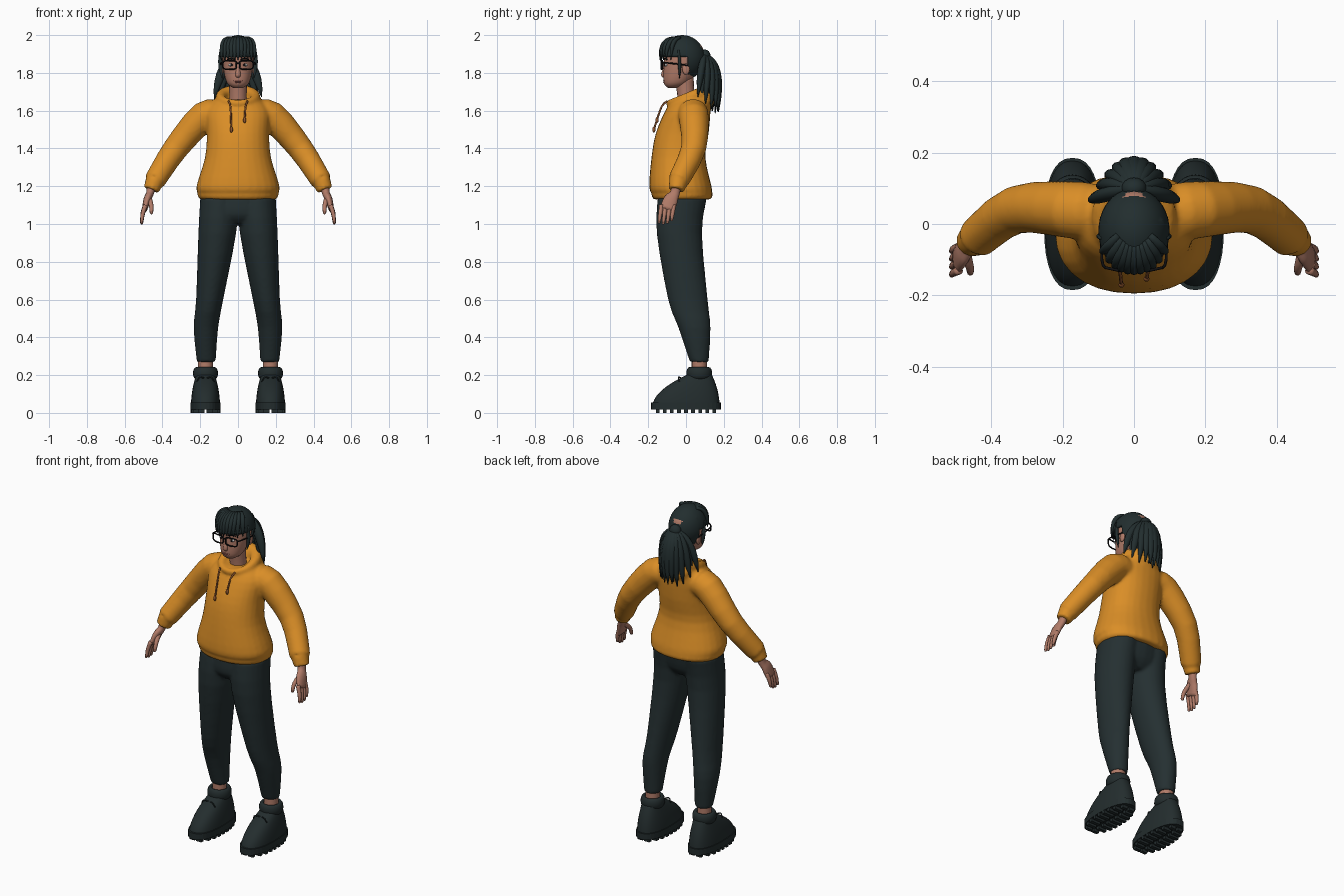
import bpy, bmesh, math, random
from mathutils import Vector, Matrix

random.seed(4)
if "Cube" in bpy.data.objects:
    bpy.data.objects.remove(bpy.data.objects["Cube"])
X, Y, Z = Vector((1, 0, 0)), Vector((0, 1, 0)), Vector((0, 0, 1))


def material(name, red, green, blue):
    colour = (red, green, blue, 1)
    mat = bpy.data.materials.new(name)
    mat.use_nodes = True
    mat.diffuse_color = colour
    mat.node_tree.nodes["Principled BSDF"].inputs["Base Color"].default_value = colour
    return mat


ORANGE = material("orange_fleece", .7, .27, .02)
PANTS = material("dark_trousers", .018, .029, .031)
HAIR = material("dark_hair", .016, .027, .028)
BOOT = material("boot_leather", .017, .026, .027)
SKIN = material("skin", .44, .2, .14)
LIP = material("lips", .33, .11, .09)
BLACK = material("black_frame", .005, .005, .006)
WHITE = material("eye_white", .5, .5, .5)
CORD = material("brown_cord", .3, .1, .03)


def circle(count, power=2):
    """Cosine and sine pairs round a circle, squarer for a higher power."""
    for k in range(count):
        angle = math.tau * k / count
        yield [math.copysign(abs(v) ** (2 / power), v) for v in (math.cos(angle), math.sin(angle))]


def spline(rows, steps):
    """Smooth curve through the rows, radii included."""
    last, result = len(rows) - 1, []
    for i in range(last):
        before, start, end, after = (rows[min(max(i + k, 0), last)] for k in (-1, 0, 1, 2))
        enter, leave = (end - before) / 2, (after - start) / 2
        for k in range(steps):
            t = k / steps
            ease = t * t * (3 - 2 * t)
            result.append(start.lerp(end, ease) + enter * t * (1 - t) ** 2 - leave * t * t * (1 - t))
    return result + [rows[last]]


def loft(bm, rows, sides=16, ref=Y, flat=False, power=2, closed=False, side=1, steps=3):
    """Skin a path of x, y, z, radius and optional second radius."""
    rows = [Vector(row if len(row) == 5 else (*row, row[-1])) for row in rows]
    if not closed:
        rows = spline(rows, steps)
    points = [Vector((row[0] * side, row[1], row[2])) for row in rows]
    count, rings = len(rows), []
    for i, row in enumerate(rows):
        ahead = points[(i + 1) % count] if closed else points[min(i + 1, count - 1)]
        behind = points[i - 1] if closed else points[max(i - 1, 0)]
        along = Z if flat else (ahead - behind).normalized()
        across = along.cross(ref).normalized()
        out = across.cross(along)
        rings.append([bm.verts.new(points[i] + across * c * row[3] + out * s * row[4])
                      for c, s in circle(sides, power)])
    for i in range(count if closed else count - 1):
        low, high = rings[i], rings[(i + 1) % count]
        for k in range(sides):
            j = (k + 1) % sides
            bm.faces.new((low[k], low[j], high[j], high[k]))
    if not closed:
        bm.faces.new(rings[0])
        bm.faces.new(rings[-1])


def lock(bm, root, bend, tip, width):
    """A flattened strand of hair that swells and then tapers."""
    rows = []
    for k in range(9):
        t = k / 8
        place = root.lerp(bend, t).lerp(bend.lerp(tip, t), t)
        radius = width * (.6 + 1.2 * t - 1.7 * t ** 3)
        rows.append((*place, radius * .75, radius))
    loft(bm, rows, sides=10, ref=X, steps=1)


def scaled(place, size):
    return Matrix.Translation(place) @ Matrix.Diagonal((*size, 1))


def ball(bm, place, size, segments=16):
    bmesh.ops.create_uvsphere(bm, u_segments=segments, v_segments=segments // 2,
                              radius=1, matrix=scaled(place, size))


def finish(name, bm, mat, mirror=False, fuse=False, smooth=True, thickness=0):
    bmesh.ops.recalc_face_normals(bm, faces=bm.faces)
    for face in bm.faces:
        face.smooth = smooth
    mesh = bpy.data.meshes.new(name)
    bm.to_mesh(mesh)
    bm.free()
    mesh.materials.append(mat)
    part = bpy.data.objects.new(name, mesh)
    bpy.context.collection.objects.link(part)
    if mirror:
        part.modifiers.new("mirror", "MIRROR").use_mirror_merge = False
    if fuse:
        remesh = part.modifiers.new("fuse", "REMESH")
        remesh.mode, remesh.voxel_size, remesh.use_smooth_shade = "VOXEL", .009, True
        part.modifiers.new("relax", "SMOOTH").iterations = 5
    if thickness:
        part.modifiers.new("thickness", "SOLIDIFY").thickness = thickness


# Hoodie: body, hem, sleeves, cuffs, collar and folded hood fused together
bm = bmesh.new()
loft(bm, [(0, -.02, 1.16, .21, .16), (0, -.03, 1.2, .22, .165), (0, -.04, 1.35, .175, .143),
          (0, -.02, 1.48, .165, .14), (0, .01, 1.6, .17, .12), (0, .03, 1.66, .12, .1)],
     sides=28, flat=True, power=2.2)
loft(bm, [(0, -.02, 1.13, .2, .15), (0, -.02, 1.15, .215, .162), (0, -.02, 1.18, .21, .15)],
     sides=28, flat=True, power=2.2)
for side in (1, -1):
    loft(bm, [(.1, .03, 1.58, .07, .08), (.18, .04, 1.57, .08), (.33, .04, 1.4, .067),
              (.44, -.04, 1.23, .057)], sides=20, side=side)
    loft(bm, [(.44, -.04, 1.23, .05), (.46, -.05, 1.18, .042)], sides=20, side=side)
loft(bm, [(.092 * c, .01 + .1 * s, 1.67 + .03 * s, .027 + .01 * s) for c, s in circle(20)],
     ref=Z, closed=True)
ball(bm, (0, .1, 1.66), (.1, .05, .07))
finish("hoodie", bm, ORANGE, fuse=True)

# Drawstrings with knotted ends
for name, side, low in (("right_drawstring", -1, 1.5), ("left_drawstring", 1, 1.55)):
    bm = bmesh.new()
    front = -.17 + (low - 1.5) / 3
    loft(bm, [(.05, -.1, 1.65, .005), (.04, -.13, 1.62, .005), (.035, front, low, .005)],
         sides=8, side=side)
    ball(bm, (side * .035, front, low), (.008, .008, .016))
    finish(name, bm, CORD)

# Trousers: two legs fused with the hips
bm = bmesh.new()
loft(bm, [(0, -.03, 1, .12, .08), (0, -.03, 1.05, .19, .12), (0, -.02, 1.14, .19, .13)],
     sides=24, flat=True)
for side in (1, -1):
    loft(bm, [(.168, .07, .27, .05), (.17, .045, .45, .065, .085), (.15, .01, .6, .072, .105),
              (.11, -.035, .95, .1, .12), (.1, -.02, 1.14, .1, .13)],
         sides=24, flat=True, side=side)
finish("trousers", bm, PANTS, fuse=True)

# Ankles
FOOT, HEEL = .172, .07
bm = bmesh.new()
loft(bm, [(FOOT, HEEL, .18, .04), (FOOT, HEEL, .3, .04)], flat=True)
finish("ankles", bm, SKIN, mirror=True)

# Boot uppers narrow from the toe towards the ankle
bm = bmesh.new()
upper = [k / 8 for k in range(9)]
loft(bm, [(FOOT, HEEL * t * t, .03 + .17 * t, .077 - .027 * t * t, .178 - .11 * t * t) for t in upper],
     sides=28, flat=True, power=2.4)
finish("boot_uppers", bm, BOOT, mirror=True)

# Padded boot collars
bm = bmesh.new()
loft(bm, [(FOOT + .05 * c, HEEL + .052 * s, .21, .016, .032) for c, s in circle(24)],
     ref=Z, closed=True)
finish("boot_collars", bm, BOOT, mirror=True)

# Soles with lugs
bm = bmesh.new()
loft(bm, [(FOOT, 0, .018, .08, .185), (FOOT, 0, .055, .08, .185)],
     sides=32, flat=True, power=2.4)
for k in range(9):
    along = -.15 + .0375 * k
    width = .075 * (1 - abs(along / .19) ** 3)
    for side in (1, -1):
        place = (FOOT + side * width * .6, along, .012)
        bmesh.ops.create_cube(bm, matrix=scaled(place, (width * .9, .02, .024)))
finish("boot_soles", bm, BOOT, mirror=True, smooth=False)

# Laces and bows
bm = bmesh.new()
for k in range(3):
    along, height = .03 * k - .07, .02 * k + .135
    loft(bm, [(FOOT + side * .04, along + abs(side) * .02, height - abs(side) * .01, .004)
              for side in (-1, 0, 1)], sides=6, ref=Z)
for side in (1, -1):
    loft(bm, [(FOOT, -.02, .18, .004), (FOOT + side * .03, -.04, .19, .004),
              (FOOT + side * .045, -.035, .165, .003)], sides=6)
finish("boot_laces", bm, BOOT, mirror=True)

# Hands: palm, four fingers, thumb
bm = bmesh.new()
loft(bm, [(.457, -.05, 1.2, .025), (.467, -.06, 1.16, .02, .026), (.48, -.08, 1.13, .02, .038),
          (.495, -.1, 1.075, .014, .04)])
for k, curl in enumerate((.006, 0, .004, .018)):
    knuckle = Vector((.49, -.13 + .022 * k, 1.1))
    tip = Vector((.51, knuckle.y - .012, 1.005 + curl))
    joint = knuckle.lerp(tip, .5) + X * .004
    loft(bm, [(*knuckle, .012), (*joint, .011), (*tip, .008)], sides=10)
    ball(bm, tip, (.008, .008, .008), segments=10)
loft(bm, [(.472, -.075, 1.14, .015), (.46, -.12, 1.1, .012), (.458, -.136, 1.06, .009)], sides=10)
ball(bm, (.458, -.136, 1.06), (.009, .009, .009), segments=10)
finish("hands", bm, SKIN, mirror=True)

# Head with neck, nose and ears
bm = bmesh.new()
loft(bm, [(0, .01, 1.6, .05), (0, 0, 1.68, .046), (0, -.01, 1.78, .05)], flat=True)
loft(bm, [(0, -.07, 1.72, .025), (0, -.05, 1.75, .06, .068), (0, -.02, 1.84, .08, .098),
          (0, -.01, 1.93, .075, .1), (0, -.01, 1.98, .04, .05)],
     sides=28, flat=True, power=2.1, steps=5)
loft(bm, [(0, -.105, 1.85, .008), (0, -.118, 1.79, .014), (0, -.11, 1.775, .01)], flat=True)
for side in (1, -1):
    ball(bm, (side * .083, 0, 1.82), (.009, .02, .03))
finish("head", bm, SKIN)

# Lips, eyes, pupils and brows
bm = bmesh.new()
ball(bm, (0, -.113, 1.758), (.024, .008, .004))
ball(bm, (0, -.113, 1.751), (.02, .008, .005))
finish("lips", bm, LIP)
bm = bmesh.new()
ball(bm, (.034, -.105, 1.842), (.016, .008, .008))
finish("eyes", bm, WHITE, mirror=True)
bm = bmesh.new()
ball(bm, (.034, -.112, 1.842), (.007, .003, .007))
loft(bm, [(.014, -.117, 1.87, .003), (.035, -.113, 1.876, .004), (.058, -.1, 1.87, .003)],
     sides=8, ref=Z)
finish("pupils_and_brows", bm, BLACK, mirror=True)

# Glasses: rounded rims, bridge and temples
bm = bmesh.new()
wire = .004
loft(bm, [(.044 + .036 * c, -.13 + .008 * max(c, 0), 1.842 + .023 * s, wire)
          for c, s in circle(28, power=4)], sides=8, closed=True)
loft(bm, [(0, -.13, 1.852, wire), (.01, -.13, 1.85, wire)], sides=8)
loft(bm, [(.078, -.124, 1.853, wire), (.09, -.1, 1.853, wire), (.09, .01, 1.84, wire)],
     sides=8, ref=X)
finish("glasses", bm, BLACK, mirror=True)

# Hair cap, opened around the face
bm = bmesh.new()
BROW, EAR = 1.885, .01
ball(bm, (0, -.02, 1.88), (.1, .12, .12), segments=40)
for place, normal in ((Z * BROW, Z), (Y * EAR, Y)):
    bmesh.ops.bisect_plane(bm, geom=bm.verts[:] + bm.edges[:] + bm.faces[:],
                           plane_co=place, plane_no=normal)
middles = [(face, face.calc_center_median()) for face in bm.faces]
bmesh.ops.delete(bm, geom=[face for face, middle in middles if middle.z < BROW and middle.y < EAR],
                 context="FACES")
finish("hair_cap", bm, HAIR, thickness=.012)

# Fringe and loose side wisps
bm = bmesh.new()
for k in range(11):
    x = (k - 5) * .0176
    y = -.02 - .118 * math.sqrt(1 - (x / .102) ** 2)
    lock(bm, Vector((x / 2, y * .4, 1.985)), Vector((x, y, 1.985)),
         Vector((x, y, 1.87 + random.uniform(-.008, .006))), .016)
for side in (1, -1):
    lock(bm, Vector((side * .09, -.04, 1.92)), Vector((side * .1, -.03, 1.85)),
         Vector((side * .083, -.035, 1.77)), .012)
finish("fringe", bm, HAIR)

# Ponytail: tie and fanned locks in two layers
bm = bmesh.new()
root = Vector((0, .1, 1.89))
ball(bm, root, (.035, .03, .034))
for count, inset in ((11, 0), (8, .03)):
    for k in range(count):
        x = (2 * k / (count - 1) - 1) * (.125 - inset)
        y = .172 - 7 * x * x - inset
        tip = Vector((x, y, 1.565 + 5.5 * x * x + inset + random.uniform(0, .035)))
        lock(bm, root, Vector((x * .75, y + .02, 1.86)), tip, .027)
finish("ponytail", bm, HAIR)
